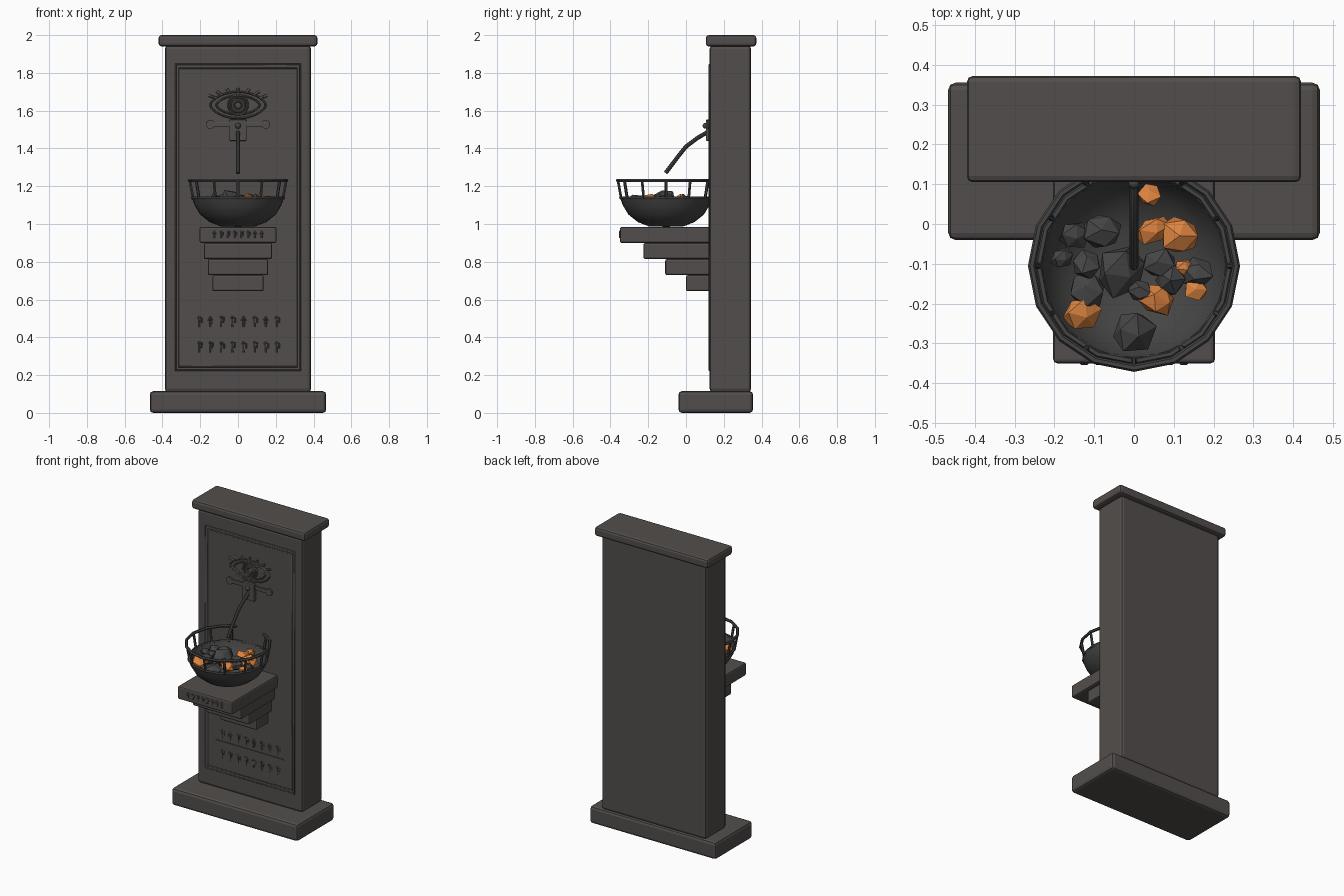
import bpy, bmesh, math, random
from mathutils import Vector

cube = bpy.data.objects.get("Cube")
if cube:
    bpy.data.objects.remove(cube, do_unlink=True)
random.seed(4)


def material(name, rgb):
    m = bpy.data.materials.new(name)
    m.use_nodes = True
    m.diffuse_color = (*rgb, 1)
    m.node_tree.nodes["Principled BSDF"].inputs["Base Color"].default_value = (*rgb, 1)
    return m


STONE = material("dark stone", (0.085, 0.076, 0.072))
IRON = material("blackened iron", (0.06, 0.059, 0.058))
COAL = material("coal", (0.06, 0.06, 0.06))
EMBER = material("glowing ember", (0.72, 0.23, 0.05))


def finish(ob, name, mat, angle=None):
    ob.name = name
    ob.data.materials.clear()
    ob.data.materials.append(mat)
    bpy.ops.object.select_all(action="DESELECT")
    ob.select_set(True)
    bpy.context.view_layer.objects.active = ob
    if angle:
        bpy.ops.object.shade_smooth_by_angle(angle=math.radians(angle))
    return ob


def mesh_object(name, bm, mat, angle=None):
    me = bpy.data.meshes.new(name)
    bm.to_mesh(me)
    bm.free()
    ob = bpy.data.objects.new(name, me)
    bpy.context.collection.objects.link(ob)
    return finish(ob, name, mat, angle)


def box(name, half_width, y0, y1, z0, z1, bevel=0.012, x=0.0):
    bm = bmesh.new()
    bmesh.ops.create_cube(bm, size=1)
    for v in bm.verts:
        v.co = Vector((x + v.co.x * 2 * half_width,
                       (y0 + y1) / 2 + v.co.y * (y1 - y0),
                       (z0 + z1) / 2 + v.co.z * (z1 - z0)))
    ob = mesh_object(name, bm, STONE)
    if bevel:
        mod = ob.modifiers.new("rounded edges", "BEVEL")
        mod.width, mod.segments = bevel, 2
    return ob


def tubes(name, lines, radius, mat, closed=False, res=0):
    cu = bpy.data.curves.new(name, "CURVE")
    cu.dimensions = "3D"
    cu.bevel_depth, cu.bevel_resolution = radius, res
    cu.use_fill_caps = True
    for line in lines:
        sp = cu.splines.new("POLY")
        sp.points.add(len(line) - 1)
        for p, co in zip(sp.points, line):
            p.co = (*co, 1)
        sp.use_cyclic_u = closed
    ob = bpy.data.objects.new(name, cu)
    bpy.context.collection.objects.link(ob)
    finish(ob, name, mat)
    bpy.ops.object.convert(target="MESH")
    return finish(bpy.context.object, name, mat, 40 if res else None)


def ring_of(fn, n):
    return [fn(2 * math.pi * i / n) for i in range(n)]


# Stone body
FACE = 0.125
box("base_plinth", 0.467, -0.04, 0.355, 0, 0.115, 0.018)
box("pillar", 0.387, FACE, 0.345, 0.11, 1.945, 0.018)
box("cap", 0.42, 0.105, 0.372, 1.94, 2.0, 0.015)

# Stepped bracket under the bowl
for i, (w, y) in enumerate([(0.203, -0.35), (0.181, -0.225), (0.16, -0.11), (0.136, 0.0)]):
    top = 0.985 - i * 0.085
    box(f"bracket_step_{i + 1}", w, y, 0.15, top - 0.086, top, 0.01)

# Double panel border on the front face
for name, x, low, high in [("outer", 0.33, 0.225, 1.845), ("inner", 0.312, 0.245, 1.825)]:
    tubes(f"panel_border_{name}",
          [[(-x, FACE, low), (x, FACE, low), (x, FACE, high), (-x, FACE, high)]],
          0.005, STONE, True)

# Carved symbol rows, each made of simple strokes
RUNES = {
    "r": [[(0, 0), (0, 1), (.5, .8), (.5, .4)], [(-.3, .8), (0, 1)]],
    "t": [[(0, 0), (0, 1)], [(-.4, .6), (0, 1), (.4, .6)], [(-.3, .4), (.4, .4)]],
    "p": [[(0, 0), (0, 1), (.5, .9), (.4, .5), (0, .5)], [(-.3, .9), (0, 1)]],
}


def rune_row(name, text, width, y, z, h):
    lines = []
    for i, ch in enumerate(text):
        cx = width * (2 * i / (len(text) - 1) - 1)
        for stroke in RUNES[ch]:
            lines.append([(cx + u * h * 0.5, y, z + v * h) for u, v in stroke])
    tubes(name, lines, 0.0045, STONE)


rune_row("upper_symbols", "rtprtrtr", 0.205, FACE, 0.455, 0.055)
rune_row("lower_symbols", "pprprprr", 0.205, FACE, 0.32, 0.055)
rune_row("bracket_symbols", "trprprtt", 0.125, -0.35, 0.925, 0.036)
box("symbol_divider", 0.25, FACE - 0.006, FACE + 0.01, 0.427, 0.436, 0)

# Eye relief with lashes
EYE = 1.63


def lid(a, b):
    return ring_of(lambda t: (a * math.cos(t), FACE, EYE + b * math.sin(t) * abs(math.sin(t)) ** 0.3), 40)


tubes("eye_lids", [lid(0.147, 0.07), lid(0.115, 0.05)], 0.005, STONE, True)
tubes("eye_iris", [ring_of(lambda t: (r * math.cos(t), FACE, EYE + r * math.sin(t)), 24)
                   for r in (0.052, 0.038, 0.02)], 0.005, STONE, True)
lashes = []
for i in range(-3, 4):
    a = math.radians(90 - i * 19)
    lashes.append([(k * 0.142 * math.cos(a), FACE, EYE + k * 0.07 * math.sin(a)) for k in (0.98, 1.3)])
tubes("eye_lashes", lashes, 0.007, STONE)

# Spout mount with side arms, and the bent spout
box("spout_mount", 0.045, 0.106, FACE + 0.01, 1.44, 1.552, 0.004)
for side, label in ((1, "left"), (-1, "right")):
    box(f"mount_arm_{label}", 0.058, 0.115, FACE + 0.01, 1.515, 1.54, 0.004, side * 0.095)
    bpy.ops.mesh.primitive_cylinder_add(vertices=16, radius=0.024, depth=0.02,
                                        location=(side * 0.146, FACE, 1.527),
                                        rotation=(math.pi / 2, 0, 0))
    finish(bpy.context.object, f"arm_end_{label}", STONE, 40)
bpy.ops.mesh.primitive_uv_sphere_add(segments=12, ring_count=8, radius=0.015,
                                     location=(0, 0.103, 1.52))
finish(bpy.context.object, "mount_knob", IRON, 60)
tubes("spout", [[(0, 0.12, 1.49), (0, 0.06, 1.455), (0, 0.0, 1.41),
                 (0, -0.04, 1.36), (0, -0.108, 1.27)]], 0.011, IRON, res=2)

# Bowl: a turned profile with an outside and an inside
CY = -0.105
profile = [(0, 0.985), (0.09, 0.987), (0.15, 1.01), (0.2, 1.05), (0.23, 1.1), (0.244, 1.14),
           (0.23, 1.142), (0.215, 1.1), (0.185, 1.06), (0.14, 1.025), (0.08, 1.005), (0, 1.002)]
bm = bmesh.new()
verts = [bm.verts.new((r, 0, z)) for r, z in profile]
edges = [bm.edges.new(pair) for pair in zip(verts, verts[1:])]
bmesh.ops.spin(bm, geom=verts + edges, axis=(0, 0, 1), cent=(0, 0, 0),
               angle=2 * math.pi, steps=32)
bmesh.ops.remove_doubles(bm, verts=bm.verts, dist=0.0005)
bmesh.ops.recalc_face_normals(bm, faces=bm.faces)
bowl = mesh_object("bowl", bm, IRON, 50)
bowl.location.y = CY

# Two hoops joined by slanted posts
for name, r, thick, z in [("upper_hoop", 0.257, 0.0095, 1.231), ("lower_hoop", 0.24, 0.009, 1.138)]:
    bpy.ops.mesh.primitive_torus_add(major_segments=16, minor_segments=6, major_radius=r,
                                     minor_radius=thick, location=(0, CY, z))
    finish(bpy.context.object, name, IRON)
posts = ring_of(lambda t: [(r * math.cos(t), CY + r * math.sin(t), z)
                           for r, z in ((0.238, 1.135), (0.255, 1.23))], 12)
tubes("basket_posts", posts, 0.008, IRON, res=1)


# Faceted lumps in the bowl
def lump(name, x, y, r, mat):
    bm = bmesh.new()
    bmesh.ops.create_icosphere(bm, subdivisions=1, radius=r)
    stretch = Vector((random.uniform(0.95, 1.25), random.uniform(0.85, 1.1), 0.8))
    spin = random.uniform(-0.6, 0.6)
    for v in bm.verts:
        v.co = v.co * stretch * random.uniform(0.85, 1.15)
    ob = mesh_object(name, bm, mat)
    reach = math.hypot(x, y - CY)
    ob.location = (x, y, 1.145 - 0.12 * reach - r * 0.2)
    ob.rotation_euler = (spin, spin / 2, spin)


coals = [(-.08, -.02, .055), (-.15, -.03, .034), (-.18, -.085, .028), (-.12, -.1, .04),
         (-.12, -.165, .048), (-.03, -.12, .06), (.06, -.1, .045), (.015, -.17, .036),
         (.16, -.12, .045), (.09, -.14, .04), (0, -.27, .052)]
embers = [(.04, .075, .032), (.05, -.015, .04), (.115, -.03, .053), (.053, -.19, .043),
          (-.13, -.225, .05), (.155, -.165, .03), (.125, -.11, .025)]
for i, spot in enumerate(coals):
    lump(f"coal_{i + 1}", *spot, COAL)
for i, spot in enumerate(embers):
    lump(f"ember_{i + 1}", *spot, EMBER)
